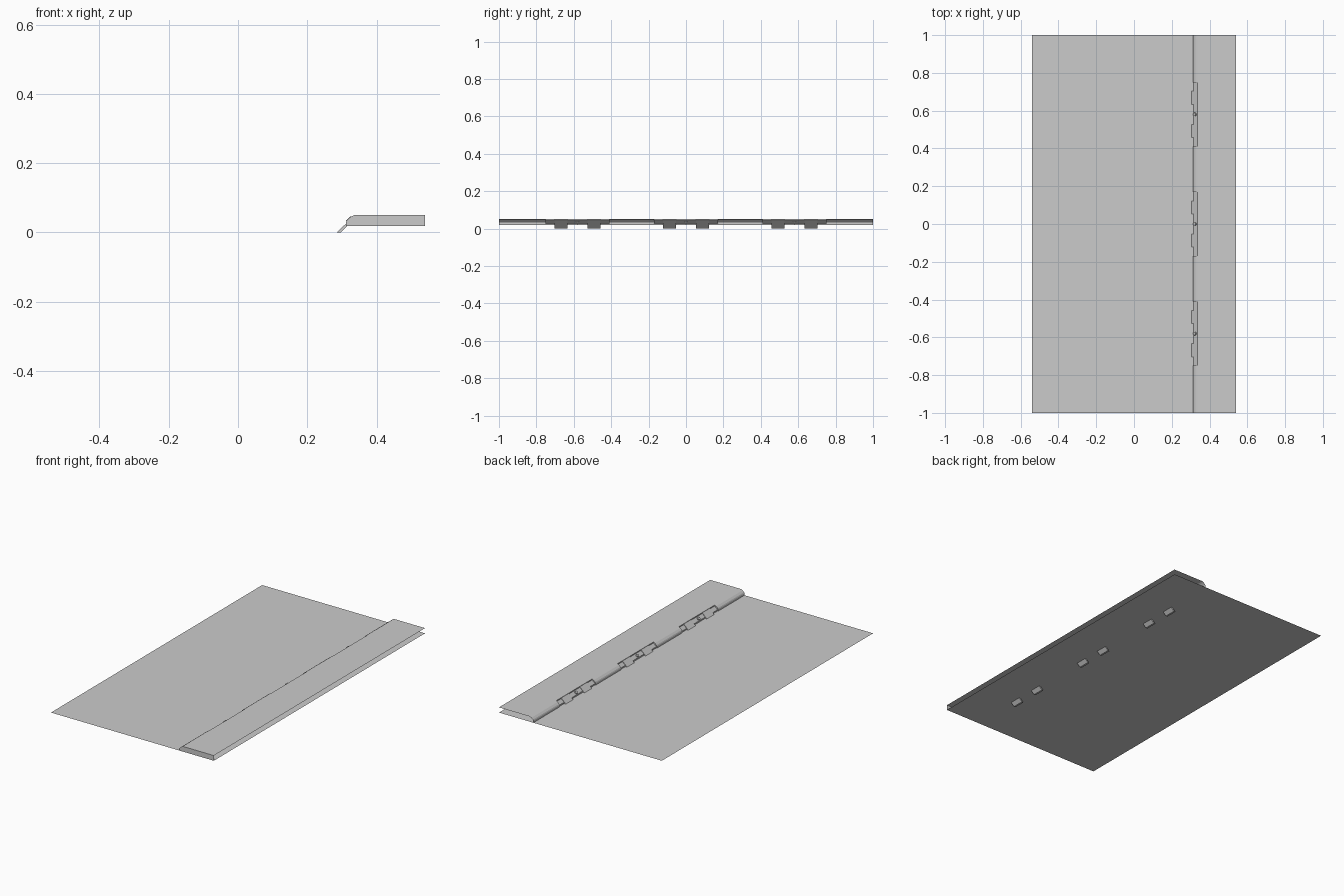
import bpy, bmesh, math
from mathutils import Matrix

if "Cube" in bpy.data.objects:
    bpy.data.objects.remove(bpy.data.objects["Cube"])

SHEET_Z, TOP_Z = 0.019, 0.05
GROUPS = (-0.58, 0.0, 0.58)
HALF = 0.17


def finish(bm, name):
    bmesh.ops.remove_doubles(bm, verts=bm.verts, dist=1e-5)
    me = bpy.data.meshes.new(name)
    bm.to_mesh(me)
    bm.free()
    ob = bpy.data.objects.new(name, me)
    bpy.context.collection.objects.link(ob)
    return ob


def sweep(bm, profile, y0, y1, closed=False):
    """Extrude an (x, z) profile along y."""
    a = [bm.verts.new((x, y0, z)) for x, z in profile]
    b = [bm.verts.new((x, y1, z)) for x, z in profile]
    n = len(profile)
    for i in range(n if closed else n - 1):
        j = (i + 1) % n
        bm.faces.new((a[i], b[i], b[j], a[j]))
    if closed:
        bm.faces.new(a)
        bm.faces.new(list(reversed(b)))


def cap(bm, points, y):
    bm.faces.new([bm.verts.new((x, y, z)) for x, z in points])


# thin base sheet
bm = bmesh.new()
cap(bm, [(-0.54, 0), (0.54, 0), (0.54, 0.001), (-0.54, 0.001)], 0)
bm.clear()
bm.faces.new([bm.verts.new((x, y, SHEET_Z)) for x, y in
              ((-0.54, -1), (0.54, -1), (0.54, 1), (-0.54, 1))])
finish(bm, "base_sheet")

# raised panel top
bm = bmesh.new()
sweep(bm, [(0.335, TOP_Z), (0.54, TOP_Z)], -1, 1)
finish(bm, "raised_panel")

# bevelled front edge, recessed around each hinge group
edge = [(0.312, SHEET_Z), (0.312, 0.030), (0.315, 0.036), (0.325, 0.045), (0.335, TOP_Z)]
recess = [(0.316, SHEET_Z), (0.316, 0.027), (0.335, 0.044), (0.335, TOP_Z)]
bm = bmesh.new()
y = -1
for c in GROUPS:
    sweep(bm, edge, y, c - HALF)
    sweep(bm, recess, c - HALF, c + HALF)
    for s in (-1, 1):
        cap(bm, edge + recess[-2::-1], c + s * HALF)
    y = c + HALF
sweep(bm, edge, y, 1)
finish(bm, "bevelled_edge")

# end wall at the front, the other sides stay open
bm = bmesh.new()
cap(bm, edge + [(0.54, TOP_Z), (0.54, SHEET_Z)], -1)
finish(bm, "end_wall")

# slanted tabs passing down through the sheet, two per group
tab = [(0.285, 0), (0.296, 0), (0.340, 0.042), (0.335, 0.048)]
bm = bmesh.new()
for c in GROUPS:
    for s in (-1, 1):
        m = c + s * 0.088
        sweep(bm, tab, m - 0.035, m + 0.035, closed=True)
finish(bm, "hinge_tabs")

# small pin in the middle of each group
bm = bmesh.new()
for c in GROUPS:
    bmesh.ops.create_cone(bm, cap_ends=True, segments=12, radius1=0.009, radius2=0.009,
                          depth=0.012,
                          matrix=Matrix.Translation((0.323, c, 0.036)) @ Matrix.Rotation(math.radians(-45), 4, 'Y'))
finish(bm, "pins")
